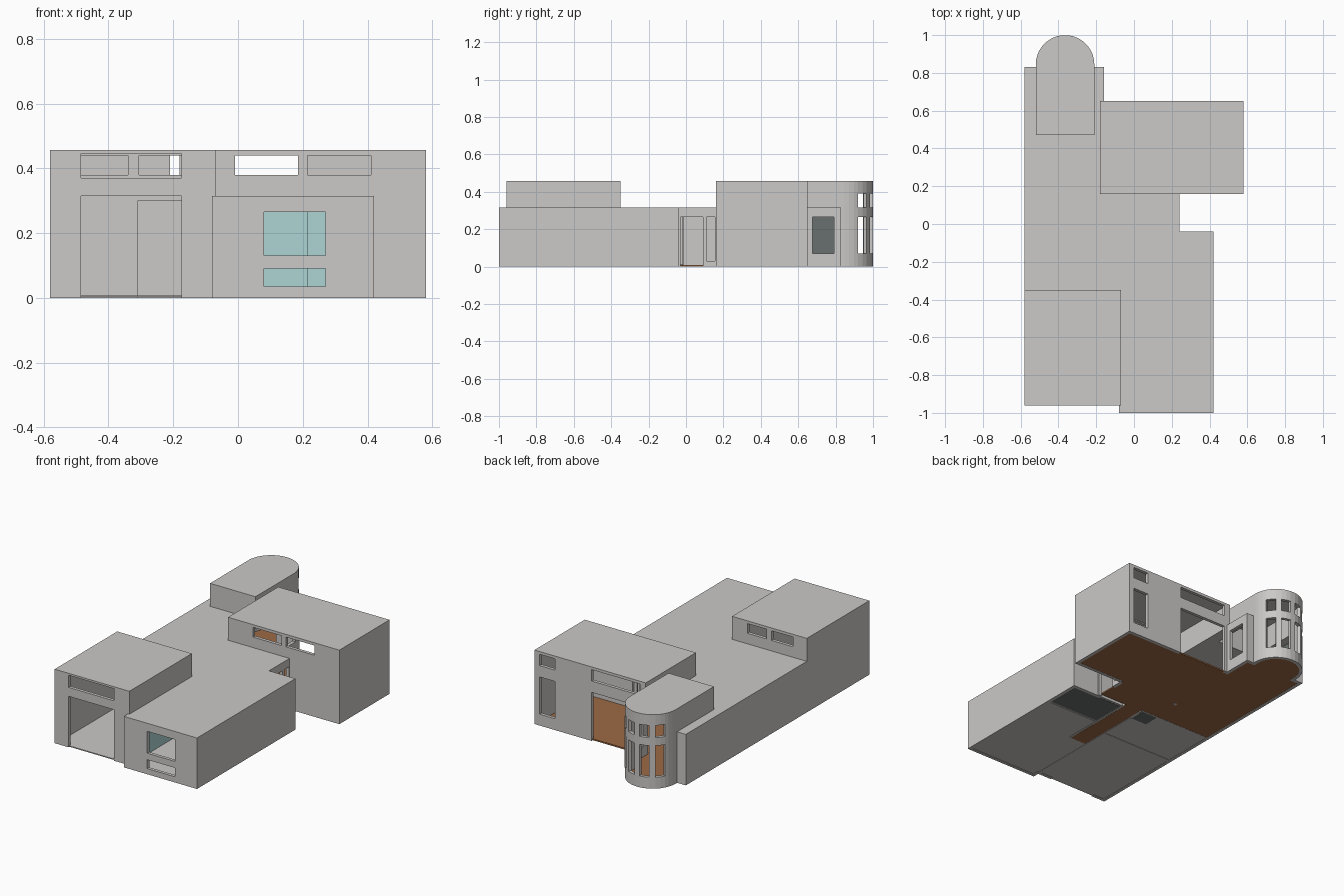
import bpy, bmesh, math

cube = bpy.data.objects.get("Cube")
if cube:
    bpy.data.objects.remove(cube, do_unlink=True)

LOW, TALL, THICK = 0.315, 0.457, 0.02


def material(name, rgb):
    m = bpy.data.materials.new(name)
    m.use_nodes = True
    m.diffuse_color = (*rgb, 1)
    m.node_tree.nodes["Principled BSDF"].inputs["Base Color"].default_value = (*rgb, 1)
    return m


GREY = material("plaster grey", (0.60, 0.585, 0.57))
WOOD = material("wood brown", (0.34, 0.145, 0.06))
TEAL = material("pale teal", (0.42, 0.655, 0.655))
SLATE = material("dark slate", (0.14, 0.163, 0.158))


def finish(name, bm, mat):
    mesh = bpy.data.meshes.new(name)
    bm.to_mesh(mesh)
    bm.free()
    mesh.materials.append(mat)
    ob = bpy.data.objects.new(name, mesh)
    bpy.context.collection.objects.link(ob)
    return ob


def slab(name, outline, z0, z1, mat=GREY):
    """Flat outline extruded from z0 to z1."""
    bm = bmesh.new()
    face = bm.faces.new([bm.verts.new((x, y, z0)) for x, y in outline])
    top = bmesh.ops.extrude_face_region(bm, geom=[face])["geom"]
    bmesh.ops.translate(bm, vec=(0, 0, z1 - z0),
                        verts=[v for v in top if isinstance(v, bmesh.types.BMVert)])
    bmesh.ops.recalc_face_normals(bm, faces=bm.faces)
    return finish(name, bm, mat)


def box(name, x0, x1, y0, y1, z0, z1, mat=GREY):
    return slab(name, [(x0, y0), (x1, y0), (x1, y1), (x0, y1)], z0, z1, mat)


def walls(name, path, height, holes, closed=True):
    """Wall run, counterclockwise; holes[segment] = (from, to, bottom, top)."""
    pts = path + path[:1] if closed else path
    zs = sorted({0, height} | {z for hs in holes.values() for h in hs for z in h[2:]})
    bm = bmesh.new()
    for i, (p, q) in enumerate(zip(pts, pts[1:])):
        axis = 0 if abs(q[0] - p[0]) > abs(q[1] - p[1]) else 1
        a, b = p[axis], q[axis]
        hs = holes.get(i, [])
        inside = {c for h in hs for c in h[:2] if min(a, b) < c < max(a, b)}
        cuts = sorted({a, b} | inside, reverse=b < a)

        def point(c, z):
            t = (c - a) / (b - a)
            return (p[0] + t * (q[0] - p[0]), p[1] + t * (q[1] - p[1]), z)

        for c0, c1 in zip(cuts, cuts[1:]):
            for z0, z1 in zip(zs, zs[1:]):
                c, z = (c0 + c1) / 2, (z0 + z1) / 2
                if any(h[0] < c < h[1] and h[2] < z < h[3] for h in hs):
                    continue
                bm.faces.new([bm.verts.new(point(*k)) for k in
                              ((c0, z0), (c1, z0), (c1, z1), (c0, z1))])
    bmesh.ops.remove_doubles(bm, verts=bm.verts, dist=0.0001)
    ob = finish(name, bm, GREY)
    mod = ob.modifiers.new("thickness", "SOLIDIFY")
    mod.thickness, mod.offset, mod.use_even_offset = THICK, -1, True
    return ob


def arc(radius, angles):
    return [(-0.365 + radius * math.cos(math.radians(a)),
             0.845 + radius * math.sin(math.radians(a))) for a in angles]


# Garage
walls("garage_walls", [(-0.58, -0.96), (-0.07, -0.96), (-0.07, -0.35), (-0.58, -0.35)], TALL, {
    0: [(-0.485, -0.175, 0, LOW), (-0.485, -0.175, 0.37, 0.445)],
    2: [(-0.485, -0.34, 0.38, 0.44), (-0.305, -0.175, 0.38, 0.44)]})
box("garage_roof", -0.58, -0.07, -0.96, -0.35, TALL - 0.01, TALL)
box("garage_closet", -0.31, -0.09, -0.5, -0.37, 0, 0.3)

# Living block
walls("living_walls", [(-0.18, 0.16), (0.58, 0.16), (0.58, 0.65), (-0.18, 0.65)], TALL, {
    0: [(-0.16, 0.24, 0, 0.3), (-0.01, 0.185, 0.38, 0.44), (0.215, 0.41, 0.38, 0.44)],
    2: [(-0.14, 0.19, 0, 0.3), (-0.14, 0.19, 0.37, 0.44),
        (0.44, 0.545, 0.07, 0.3), (0.44, 0.545, 0.37, 0.44)],
    3: [(0.18, 0.63, 0, 0.3)]})
box("living_roof", -0.18, 0.58, 0.16, 0.65, TALL - 0.01, TALL)

# Low wing with the entrance
walls("wing_walls", [(-0.08, -0.95), (-0.08, -1), (0.42, -1), (0.42, -0.04),
                     (0.24, -0.04), (0.24, 0.165)], LOW, {
    1: [(0.08, 0.27, 0.13, 0.265), (0.08, 0.27, 0.035, 0.09)],
    4: [(-0.03, 0.09, 0, 0.265), (0.11, 0.155, 0.03, 0.265)]}, closed=False)
walls("nook_wall", [(-0.16, 0.64), (-0.16, 0.83), (-0.215, 0.83)], LOW,
      {0: [(0.675, 0.79, 0.07, 0.265)]}, closed=False)
walls("side_wall", [(-0.515, 0.83), (-0.58, 0.83), (-0.58, -0.36)], LOW, {}, closed=False)
slab("low_roof", [(-0.58, -0.36), (-0.08, -0.36), (-0.08, -1), (0.42, -1), (0.42, -0.04),
                  (0.24, -0.04), (0.24, 0.17), (-0.17, 0.17), (-0.17, 0.64), (-0.16, 0.64),
                  (-0.16, 0.83), (-0.22, 0.83), (-0.22, 0.48), (-0.51, 0.48),
                  (-0.51, 0.83), (-0.58, 0.83)], LOW - 0.015, LOW)

# Rounded tower: four window columns in two rows
angles, glazed = [0, 10, 20], []
for i in range(4):
    start = 29 + 33.7 * i
    glazed += [len(angles), len(angles) + 1]
    angles += [start, start + 10.5, start + 21]
angles += [160, 170, 180]
tower = [(-0.21, 0.47)] + arc(0.155, angles) + [(-0.52, 0.47)]
holes = {i + 1: [(-9, 9, 0.07, 0.265), (-9, 9, LOW, 0.39)] for i in glazed}
last = len(tower) - 1
holes[0] = holes[last - 1] = [(0.4, 0.81, 0, 0.3)]
holes[last] = [(-0.6, -0.2, 0, 0.3)]
walls("tower_walls", tower, TALL, holes)
slab("tower_roof", tower, TALL - 0.01, TALL)

# Floors
box("garage_floor", -0.575, -0.075, -0.955, -0.012, 0.002, 0.008)
box("wing_floor", -0.075, 0.415, -0.995, -0.045, 0.002, 0.008)
slab("wood_floor", [(-0.565, -0.01), (-0.065, -0.01), (-0.065, -0.52), (0.04, -0.52),
                    (0.04, -0.02), (0.23, -0.02), (0.23, 0.17), (0.57, 0.17), (0.57, 0.64),
                    (-0.17, 0.64), (-0.17, 0.82), (-0.22, 0.82)]
     + arc(0.145, range(0, 181, 15)) + [(-0.51, 0.82), (-0.565, 0.82)], 0.001, 0.01, WOOD)
box("bath_floor", 0.06, 0.405, -0.27, -0.055, 0.001, 0.011, SLATE)
box("closet_floor", -0.19, -0.085, -0.12, -0.02, 0.001, 0.011, SLATE)

# Inner partitions
for name, spans in {
    "bedroom_partition": (-0.57, -0.07, -0.02, -0.01),
    "hall_partition_right": (-0.08, -0.07, -0.36, -0.12),
    "hall_partition_left": (0.045, 0.055, -0.52, -0.05),
    "bath_partition": (0.05, 0.41, -0.29, -0.28),
    "entry_partition": (0.05, 0.24, -0.05, -0.04),
}.items():
    box(name, *spans, 0, 0.3)

# Painted front room and slate feature wall
box("front_room_back_wall", -0.065, 0.405, -0.535, -0.525, 0.009, 0.3, TEAL)
box("front_room_closet", 0.215, 0.405, -0.62, -0.535, 0.009, 0.3, TEAL)
box("front_room_right_wall", -0.069, -0.062, -0.98, -0.53, 0.009, 0.3, TEAL)
box("front_room_left_wall", 0.394, 0.401, -0.98, -0.53, 0.009, 0.3, TEAL)
box("slate_feature_wall", -0.561, -0.553, 0.58, 0.81, 0.011, 0.3, SLATE)
